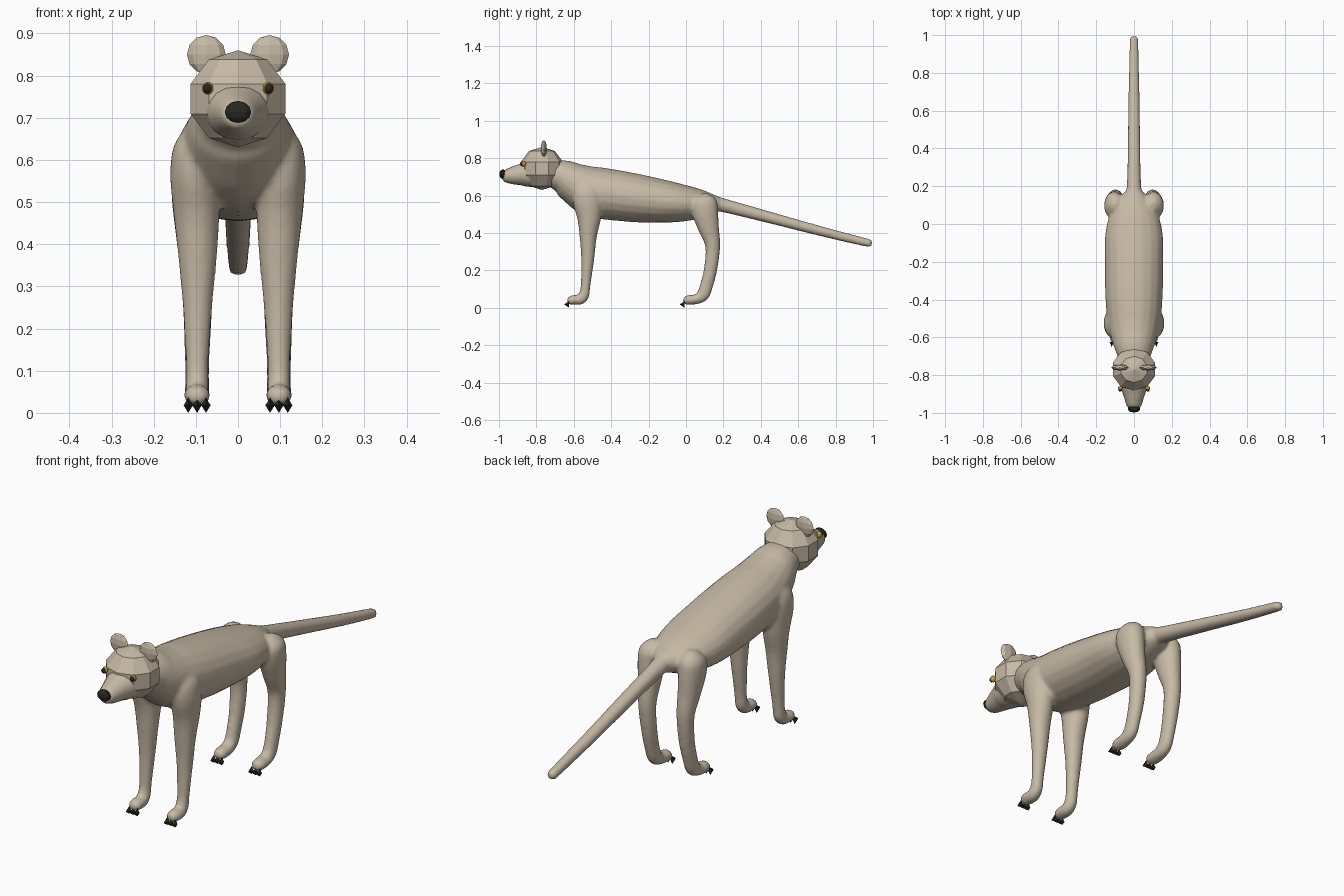
import bpy, bmesh, math
from mathutils import Vector, Matrix

if "Cube" in bpy.data.objects:
    bpy.data.objects.remove(bpy.data.objects["Cube"])


def mat(name, col):
    m = bpy.data.materials.new(name)
    m.diffuse_color = (*col, 1)
    m.use_nodes = True
    m.node_tree.nodes["Principled BSDF"].inputs["Base Color"].default_value = m.diffuse_color
    return m


FUR = mat("beige fur", (0.57, 0.49, 0.38))
DARK = mat("dark claw", (0.02, 0.02, 0.016))
GOLD = mat("gold iris", (0.55, 0.36, 0.03))


def finish(bm, name, material, smooth=False):
    bmesh.ops.recalc_face_normals(bm, faces=bm.faces[:])
    for f in bm.faces:
        f.smooth = smooth
    me = bpy.data.meshes.new(name)
    bm.to_mesh(me)
    bm.free()
    me.materials.append(material)
    ob = bpy.data.objects.new(name, me)
    bpy.context.collection.objects.link(ob)
    return ob


def resample(pts, steps):
    """Catmull-Rom through all values of the stations."""
    out = []
    for i in range(len(pts) - 1):
        a, b, c, d = (pts[max(0, min(len(pts) - 1, i + k))] for k in (-1, 0, 1, 2))
        for s in range(steps):
            t = s / steps
            out.append([0.5 * (2 * q + (r - p) * t + (2 * p - 5 * q + 4 * r - w) * t * t
                               + (3 * q - p - 3 * r + w) * t ** 3)
                        for p, q, r, w in zip(a, b, c, d)])
    return out + [list(pts[-1])]


def loft(bm, stations, sides=20, steps=4):
    """Closed tube; each station is x, y, z, half width, half depth."""
    pts = resample(stations, steps)
    rings = []
    for i, (x, y, z, w, h) in enumerate(pts):
        p, q = pts[max(0, i - 1)], pts[min(len(pts) - 1, i + 1)]
        tan = Vector((0, q[1] - p[1], q[2] - p[2])).normalized()
        side = Vector((1, 0, 0))
        up = tan.cross(side)
        rings.append([bm.verts.new(Vector((x, y, z)) + side * w * math.cos(a) + up * h * math.sin(a))
                      for a in (2 * math.pi * k / sides for k in range(sides))])
    for r, s in zip(rings, rings[1:]):
        for k in range(sides):
            bm.faces.new((r[k], r[(k + 1) % sides], s[(k + 1) % sides], s[k]))
    bm.faces.new(rings[0][::-1])
    bm.faces.new(rings[-1])


def ball(name, loc, size, material, seg, rings, rot=None, smooth=False):
    bm = bmesh.new()
    m = Matrix.Translation(loc) @ Matrix.Diagonal((*size, 1))
    if rot:
        m = m @ rot
    bmesh.ops.create_uvsphere(bm, u_segments=seg, v_segments=rings, radius=1, matrix=m)
    return finish(bm, name, material, smooth)


# Trunk, tail and legs, fused into one smooth skin
bm = bmesh.new()
loft(bm, [(0, -.75, .725, .07, .06), (0, -.66, .702, .102, .09), (0, -.60, .668, .122, .11),
          (0, -.50, .622, .143, .135), (0, -.35, .598, .153, .134), (0, -.20, .578, .155, .124),
          (0, -.05, .562, .152, .105), (0, .07, .556, .12, .08), (0, .17, .555, .05, .042)])
loft(bm, [(0, .08, .575, .06, .045), (0, .20, .548, .038, .037), (0, .45, .482, .033, .031),
          (0, .75, .402, .028, .026), (0, .965, .349, .023, .022), (0, .985, .344, .018, .017),
          (0, .998, .341, .005, .005)])
for s in (-1, 1):
    loft(bm, [(s * .085, -.525, .69, .025, .03), (s * .100, -.525, .64, .05, .075),
              (s * .104, -.525, .57, .057, .080), (s * .099, -.518, .48, .055, .064),
              (s * .096, -.523, .38, .047, .046), (s * .096, -.526, .25, .035, .034),
              (s * .097, -.537, .12, .027, .026), (s * .097, -.545, .07, .027, .029),
              (s * .097, -.565, .044, .029, .027), (s * .097, -.60, .042, .031, .026),
              (s * .097, -.625, .038, .025, .021), (s * .097, -.636, .036, .008, .007)])
    loft(bm, [(s * .095, .09, .61, .02, .02), (s * .102, .095, .575, .05, .065),
              (s * .104, .100, .52, .054, .072), (s * .102, .120, .43, .047, .057),
              (s * .098, .143, .33, .038, .040), (s * .096, .132, .21, .033, .036),
              (s * .097, .110, .12, .029, .035), (s * .097, .090, .068, .029, .034),
              (s * .097, .055, .046, .030, .027), (s * .097, .015, .042, .031, .026),
              (s * .097, -.005, .038, .025, .021), (s * .097, -.017, .036, .008, .007)])
body = finish(bm, "body_legs_tail", FUR, True)
rm = body.modifiers.new("fuse", 'REMESH')
rm.mode = 'VOXEL'
rm.voxel_size = .009
rm.use_smooth_shade = True
sm = body.modifiers.new("soften", 'SMOOTH')
sm.factor = .5
sm.iterations = 4

# Faceted head with a smooth muzzle
ball("head", (0, -.77, .745), (.124, .118, .115), FUR, 10, 5)
bm = bmesh.new()
loft(bm, [(0, -.75, .712, .085, .072), (0, -.85, .714, .075, .066), (0, -.89, .711, .062, .056),
          (0, -.93, .707, .049, .046), (0, -.962, .705, .038, .035), (0, -.975, .706, .025, .023),
          (0, -.98, .707, .006, .006)], 16, 3)
finish(bm, "muzzle", FUR, True)

# Nose
ball("nose", (0, -.979, .714), (.033, .019, .026), DARK, 10, 6)

# Ears and eyes
for s, n in ((-1, "left"), (1, "right")):
    ball(n + "_ear", (s * .075, -.76, .85), (.046, .016, .046), FUR, 8, 6)
    ball(n + "_iris", (s * .072, -.868, .77), (.013, .013, .015), GOLD, 12, 8, smooth=True)
    ball(n + "_pupil", (s * .073, -.877, .77), (.0105, .010, .012), DARK, 12, 8, smooth=True)

# Three diamond-section claws on every foot
bm = bmesh.new()
for s in (-1, 1):
    for y in (-.625, -.008):
        for k in (-1, 0, 1):
            x = s * .097 + k * .021
            base = [bm.verts.new((x + a, y, .018 + b))
                    for a, b in ((.011, 0), (0, .018), (-.011, 0), (0, -.018))]
            tip = bm.verts.new((x, y - .026, .018))
            bm.faces.new(base)
            for i in range(4):
                bm.faces.new((base[i], base[(i + 1) % 4], tip))
finish(bm, "claws", DARK)
